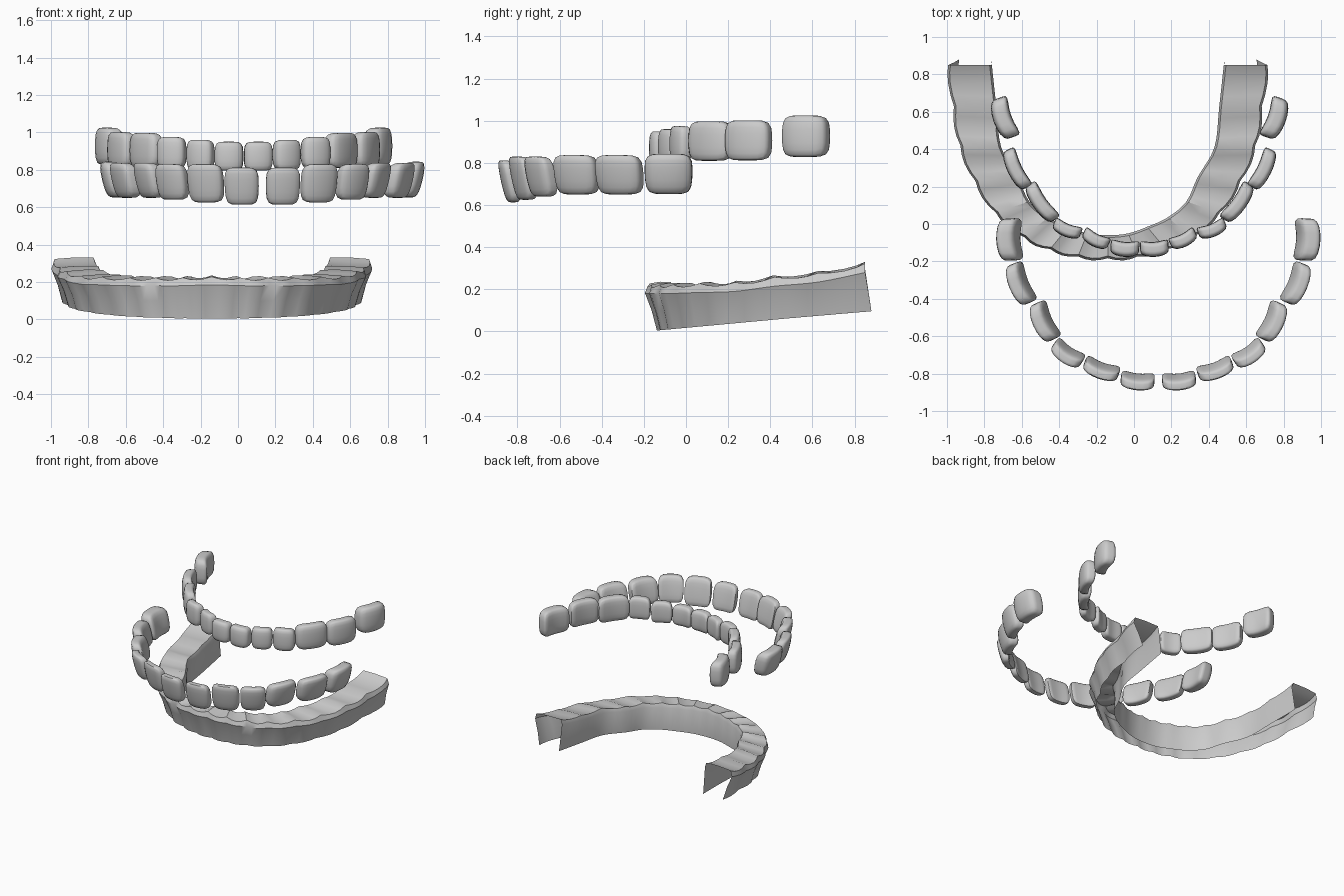
import bpy, bmesh, math
from mathutils import Vector

if "Cube" in bpy.data.objects:
    bpy.data.objects.remove(bpy.data.objects["Cube"])


def add_object(name, bm, angle=40):
    bmesh.ops.recalc_face_normals(bm, faces=bm.faces)
    mesh = bpy.data.meshes.new(name)
    bm.to_mesh(mesh)
    bm.free()
    ob = bpy.data.objects.new(name, mesh)
    bpy.context.collection.objects.link(ob)
    bpy.ops.object.select_all(action='DESELECT')
    ob.select_set(True)
    bpy.context.view_layer.objects.active = ob
    bpy.ops.object.shade_smooth_by_angle(angle=math.radians(angle))
    return ob


def tooth(name, cx, side, p0, p1, thick, bow, z0, z1, lean):
    """Rounded block bent along the arch; p0-p1 is its chord seen from above."""
    a, b = Vector(p0), Vector(p1)
    d = b - a
    n = Vector((d.y, -d.x)).normalized()
    bm = bmesh.new()
    bmesh.ops.create_cube(bm, size=2)
    bmesh.ops.subdivide_edges(bm, edges=bm.edges[:], cuts=5, use_grid_fill=True)
    p = 5.5
    for v in bm.verts:
        c = v.co
        c = c / sum(abs(t) ** p for t in c) ** (1 / p)
        u, w, h = c
        width = 1 - 0.06 * h * h + 0.03 * h * (1 if lean else 0)
        out = bow * (1 - u * u) + w * thick / 2 * (1 - 0.15 * h * h) + lean * h
        q = a + d * (0.5 + 0.5 * u * width) + n * out
        z = (z0 + z1) / 2 + h * (z1 - z0) / 2
        v.co = (cx + side * q.x, q.y, z)
    add_object(name, bm, 50)


# Front row: the wide arch (right half, x measured from the arch centre)
wide = [
    ((0.02, -0.837), (0.20, -0.82), 0.065, 0.016, 0.613, 0.812),
    ((0.21, -0.80), (0.393, -0.735), 0.065, 0.018, 0.625, 0.830),
    ((0.405, -0.735), (0.555, -0.635), 0.07, 0.018, 0.640, 0.830),
    ((0.555, -0.615), (0.645, -0.42), 0.085, 0.020, 0.650, 0.837),
    ((0.685, -0.42), (0.77, -0.21), 0.085, 0.020, 0.650, 0.837),
    ((0.775, -0.195), (0.785, 0.03), 0.11, 0.022, 0.652, 0.843),
]
# Top row: the smaller arch set further back
narrow = [
    ((0.002, -0.125), (0.155, -0.115), 0.08, 0.016, 0.795, 0.950),
    ((0.163, -0.105), (0.297, -0.04), 0.07, 0.016, 0.800, 0.960),
    ((0.312, -0.048), (0.457, 0.01), 0.07, 0.016, 0.808, 0.975),
    ((0.45, 0.025), (0.585, 0.215), 0.08, 0.018, 0.810, 0.997),
    ((0.60, 0.195), (0.70, 0.40), 0.08, 0.018, 0.812, 1.002),
    ((0.675, 0.465), (0.75, 0.675), 0.10, 0.022, 0.828, 1.025),
]
for row, cx, teeth, lean in (("front_row", 0.13, wide, 0.022), ("top_row", 0.03, narrow, 0.0)):
    for i, t in enumerate(teeth):
        for side, label in ((1, "right"), (-1, "left")):
            tooth(f"{row}_tooth_{i + 1}_{label}", cx, side, *t, lean)


def catmull(pts, i, t):
    g = lambda k: Vector(pts[max(0, min(len(pts) - 1, k))])
    a, b, c, d = g(i - 1), g(i), g(i + 1), g(i + 2)
    return 0.5 * (2 * b + (c - a) * t + (2 * a - 5 * b + 4 * c - d) * t * t
                  + (3 * b - a - 3 * c + d) * t ** 3)


# Gum: open shell, stations at the peaks between sockets
# (outer x, outer y, inner x, inner y, top z), right half from the middle
half = [
    (0.00, -0.185, 0.00, -0.06, 0.24),
    (0.16, -0.175, 0.11, -0.05, 0.235),
    (0.31, -0.135, 0.21, -0.015, 0.235),
    (0.45, -0.07, 0.32, 0.035, 0.235),
    (0.60, 0.06, 0.42, 0.12, 0.24),
    (0.71, 0.23, 0.48, 0.25, 0.245),
    (0.79, 0.42, 0.57, 0.41, 0.27),
    (0.825, 0.63, 0.595, 0.62, 0.29),
    (0.855, 0.85, 0.62, 0.85, 0.335),
]
stations = [(-o, p, -q, r, z) for o, p, q, r, z in half[:0:-1]] + half
stations = [s for s in stations]
steps = 4
path = [(catmull([s[:3] for s in stations], i, k / steps),
         catmull([s[2:] for s in stations], i, k / steps), k / steps)
        for i in range(len(stations) - 1) for k in range(steps)]
path.append((Vector(stations[-1][:3]), Vector(stations[-1][2:]), 0.0))

bm = bmesh.new()
rings = []
for first, second, t in path:
    outer = Vector((first.x, first.y))
    inner = Vector((second.x, second.y))
    top = second.z
    n = (outer - inner).normalized()
    bump = math.sin(math.pi * t)               # 0 at peaks, 1 mid socket
    back = 0.03 * max(0, outer.y - 0.5) / 0.35
    outer = outer + n * 0.014 * bump
    mid = (outer + inner) / 2

    def point(q, z, shift=0.0):
        return bm.verts.new((q.x - 0.14, q.y + shift, z))
    base = lambda q: max(0.0, 0.008 + 0.09 * (q.y + 0.1) / 0.97)
    foot = outer - n * 0.06
    zb = base(foot)
    rings.append([
        point(foot, zb, back),
        point(outer - n * 0.035, zb + (top - zb) * 0.4, back * 0.5),
        point(outer - n * 0.002, top - 0.055),
        point(outer - n * 0.014, top - 0.012 - 0.014 * bump),
        point(mid, top - 0.004 - 0.022 * bump),
        point(inner + n * 0.012, top - 0.005 - 0.012 * bump),
        point(inner, top - 0.04),
        point(inner + n * 0.005, base(inner), back),
    ])
for r, s in zip(rings, rings[1:]):
    for j in range(len(r) - 1):
        bm.faces.new((r[j], r[j + 1], s[j + 1], s[j]))
add_object("gum", bm, 35)
